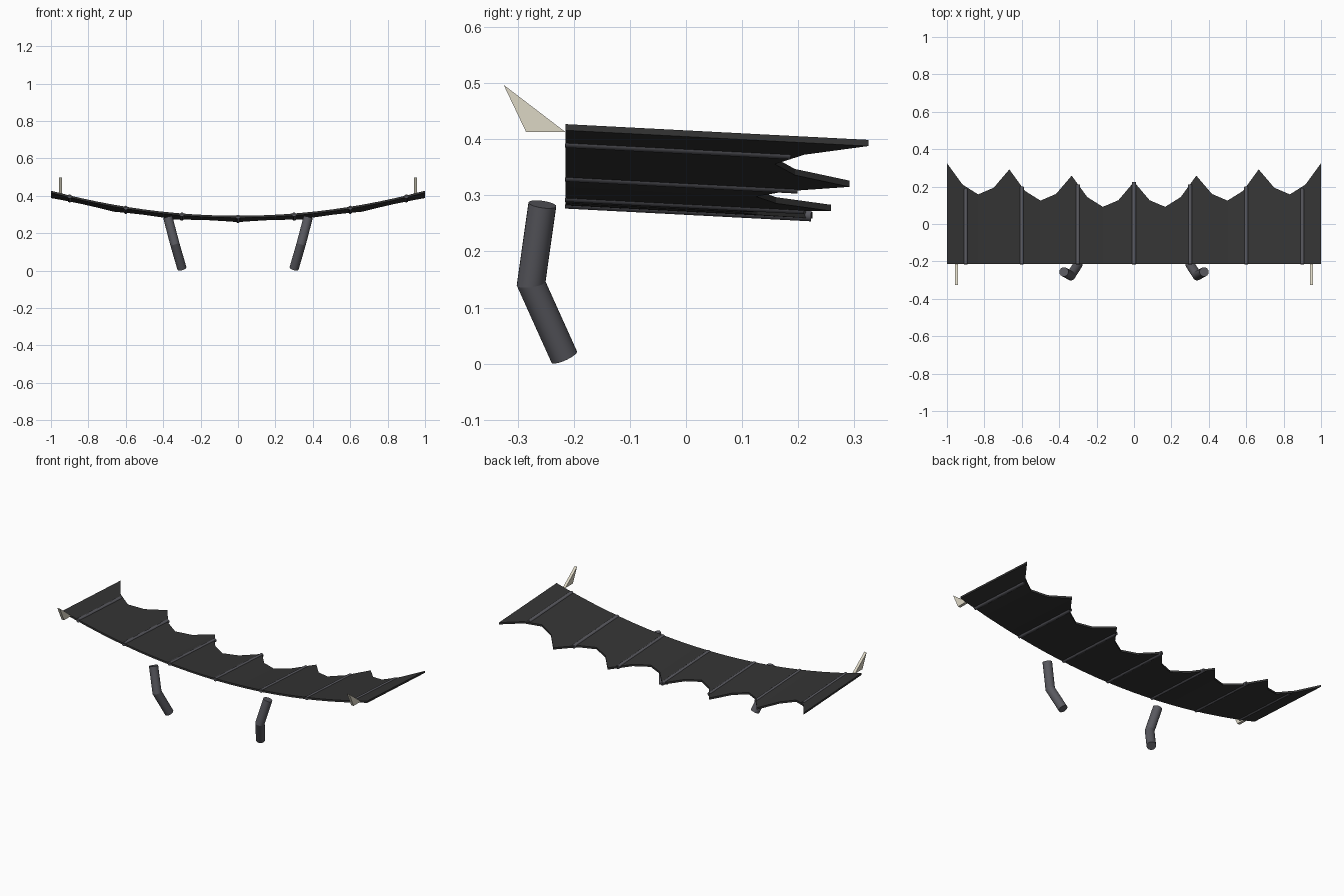
import bpy, bmesh, math
from mathutils import Vector

cube = bpy.data.objects.get("Cube")
if cube:
    bpy.data.objects.remove(cube)

FRONT, THICK = -0.215, 0.011


def material(name, rgb):
    m = bpy.data.materials.new(name)
    m.use_nodes = True
    m.diffuse_color = (*rgb, 1)
    m.node_tree.nodes["Principled BSDF"].inputs["Base Color"].default_value = (*rgb, 1)
    return m


membrane_mat = material("charcoal membrane", (0.035, 0.035, 0.035))
bone_mat = material("slate grey", (0.1, 0.1, 0.115))
claw_mat = material("ivory", (0.72, 0.68, 0.56))


def add_object(name, mesh, mat):
    ob = bpy.data.objects.new(name, mesh)
    bpy.context.collection.objects.link(ob)
    mesh.materials.clear()
    mesh.materials.append(mat)
    return ob


def from_bmesh(name, bm, mat):
    bmesh.ops.recalc_face_normals(bm, faces=bm.faces)
    mesh = bpy.data.meshes.new(name)
    bm.to_mesh(mesh)
    bm.free()
    return add_object(name, mesh, mat)


def top_height(x, y):
    return 0.293 + 0.134 * x * x - 0.052 * (y - FRONT)


def scallop(x):
    # pointed tips every third of a unit with rounded bays between them
    return 0.225 + 0.1 * abs(x) - 0.15 * abs(math.sin(3 * math.pi * x))


def tube(name, points, radius, mat):
    # round capped tube along a path, mitred at the bends
    sides = 24
    bm = bmesh.new()
    pts = [Vector(p) for p in points]
    dirs = [(b - a).normalized() for a, b in zip(pts, pts[1:])]
    u = dirs[0].orthogonal().normalized()
    v = dirs[0].cross(u)
    ring_pts = [pts[0] + radius * (math.cos(t) * u + math.sin(t) * v)
                for t in (2 * math.pi * i / sides for i in range(sides))]
    rings = [[bm.verts.new(p) for p in ring_pts]]
    for i, d in enumerate(dirs):
        # slide the ring along this length to the next bend plane
        n = (d + dirs[i + 1]).normalized() if i + 1 < len(dirs) else d
        ring_pts = [p + d * ((pts[i + 1] - p).dot(n) / d.dot(n)) for p in ring_pts]
        rings.append([bm.verts.new(p) for p in ring_pts])
    for a, b in zip(rings, rings[1:]):
        for i in range(sides):
            j = (i + 1) % sides
            bm.faces.new((a[i], a[j], b[j], b[i])).smooth = True
    bm.faces.new(rings[0])
    bm.faces.new(rings[-1])
    ob = from_bmesh(name, bm, mat)
    for e in ob.data.edges:
        ends = [k // sides for k in e.vertices]
        e.use_edge_sharp = ends[0] == ends[1]
    return ob


# Curved membrane with a scalloped trailing edge
bm = bmesh.new()
columns = []
for i in range(-12, 13):
    x = i / 12
    corners = []
    for y, drop in ((FRONT, 0), (scallop(x), 0), (scallop(x), THICK), (FRONT, THICK)):
        corners.append(bm.verts.new((x, y, top_height(x, y) - drop)))
    columns.append(corners)
for a, b in zip(columns, columns[1:]):
    for k in range(4):
        m = (k + 1) % 4
        bm.faces.new((a[k], a[m], b[m], b[k]))
bm.faces.new(columns[0])
bm.faces.new(columns[-1])
from_bmesh("membrane", bm, membrane_mat)

# Ribs running front to back through the membrane
for i in range(-3, 4):
    x = 0.3 * i
    end = 0.223 - 0.04 * abs(x)
    path = [(x, y, top_height(x, y) - THICK / 2) for y in (FRONT, end)]
    tube(f"rib_{i + 4}", path, 0.011, bone_mat)

for side, label in ((1, "left"), (-1, "right")):
    # Bent leg
    tube(f"{label}_leg",
         [(side * 0.375, -0.256, 0.284), (side * 0.338, -0.276, 0.143),
          (side * 0.3, -0.217, 0.012)], 0.025, bone_mat)

    # Flat triangular claw at the wing tip
    bm = bmesh.new()
    outline = ((-0.325, 0.497), (-0.285, 0.413), (FRONT, 0.413))
    face = bm.faces.new([bm.verts.new((side * 0.95 - 0.008, y, z)) for y, z in outline])
    new = bmesh.ops.extrude_face_region(bm, geom=[face])["geom"]
    bmesh.ops.translate(bm, vec=(0.016, 0, 0),
                        verts=[g for g in new if isinstance(g, bmesh.types.BMVert)])
    from_bmesh(f"{label}_claw", bm, claw_mat)
